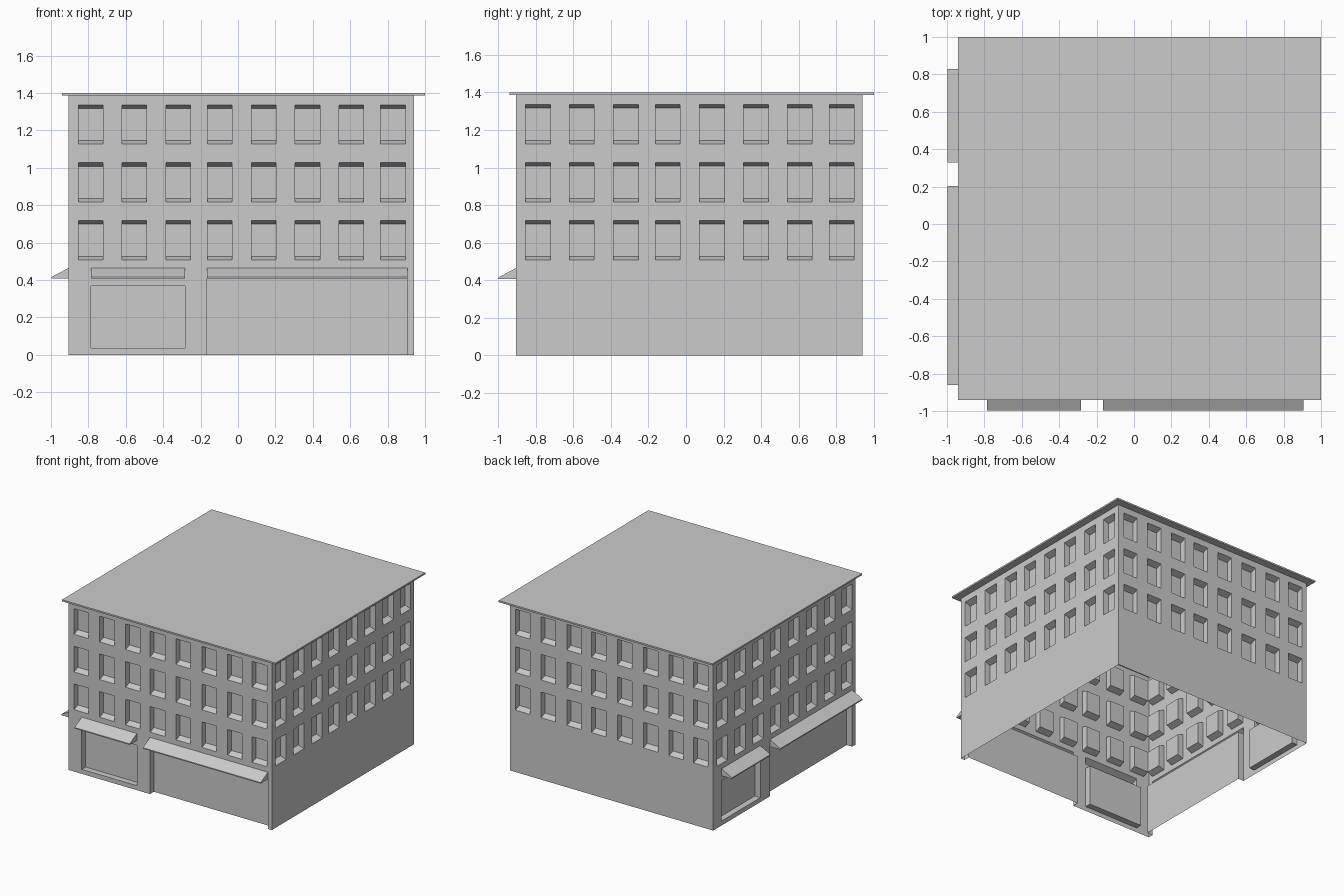
import bpy, bmesh
from mathutils import Vector

cube = bpy.data.objects.get("Cube")
if cube:
    bpy.data.objects.remove(cube, do_unlink=True)

GREY = (0.6, 0.6, 0.6, 1.0)
material = bpy.data.materials.new("plain grey")
material.use_nodes = True
material.diffuse_color = GREY
material.node_tree.nodes["Principled BSDF"].inputs["Base Color"].default_value = GREY

LOW, HIGH, EAVES, TOP = -0.905, 0.94, 1.387, 1.4
RECESS, REACH = 0.05, 0.093
WINDOW_CENTRES = (-0.788, -0.555, -0.32, -0.097, 0.138, 0.372, 0.606, 0.829)
WINDOW_BASES = (0.508, 0.817, 1.126)
WINDOW_HALF, WINDOW_HEIGHT, SPLAY = 0.066, 0.21, 0.019
DOOR_Z, AWNING_Z = (0.037, 0.368), (0.407, 0.465)


def finish(bm, name):
    bmesh.ops.remove_doubles(bm, verts=bm.verts, dist=0.0001)
    mesh = bpy.data.meshes.new(name)
    bm.to_mesh(mesh)
    bm.free()
    mesh.materials.append(material)
    obj = bpy.data.objects.new(name, mesh)
    bpy.context.collection.objects.link(obj)
    return obj


def pocket(bm, place, u, z, inner_z, depth, open_base=False):
    """Push a rectangle of the wall in (or out, if depth is negative)."""
    def ring(zs, d):
        return [place(a, b, d) for a, b in
                ((u[0], zs[0]), (u[1], zs[0]), (u[1], zs[1]), (u[0], zs[1]))]
    outer, inner = ring(z, 0), ring(inner_z, depth)
    quads = [inner]
    for i in range(1 if open_base else 0, 4):
        j = (i + 1) % 4
        quads.append([outer[i], outer[j], inner[j], inner[i]])
    for quad in quads:
        bm.faces.new([bm.verts.new(p) for p in quad])


def build_side(side, normal, distance, start, shops):
    """One wall sheet with splayed windows, shop recesses and awnings."""
    n = Vector(normal)
    right = Vector((0, 0, 1)).cross(n)
    shift = start - LOW

    def place(u, z, depth):
        return right * u + n * (distance - depth) + Vector((0, 0, z))

    # Openings: horizontal span, outer heights, inner heights, depth, no sill
    holes = []
    for centre in WINDOW_CENTRES:
        u = (centre + shift - WINDOW_HALF, centre + shift + WINDOW_HALF)
        for base in WINDOW_BASES:
            top = base + WINDOW_HEIGHT
            holes.append((u, (base, top), (base + SPLAY, top - SPLAY), RECESS, False))
    awnings = []
    if shops:
        door, shopfront = shops
        holes.append((door, DOOR_Z, DOOR_Z, RECESS, False))
        ground = (0, AWNING_Z[0])
        holes.append((shopfront, ground, ground, RECESS, True))
        awnings = [(u, AWNING_Z, (AWNING_Z[0], AWNING_Z[0] + 0.009), -REACH)
                   for u in shops]

    # Plain wall around the openings
    bm = bmesh.new()
    gaps = [h[:2] for h in holes] + [a[:2] for a in awnings]
    us = sorted({start, start + HIGH - LOW} | {v for g in gaps for v in g[0]})
    zs = sorted({0, EAVES} | {v for g in gaps for v in g[1]})
    for u0, u1 in zip(us, us[1:]):
        for z0, z1 in zip(zs, zs[1:]):
            um, zm = (u0 + u1) / 2, (z0 + z1) / 2
            if any(g[0][0] < um < g[0][1] and g[1][0] < zm < g[1][1] for g in gaps):
                continue
            corners = ((u0, z0), (u1, z0), (u1, z1), (u0, z1))
            bm.faces.new([bm.verts.new(place(a, b, 0)) for a, b in corners])
    for hole in holes:
        pocket(bm, place, *hole)
    finish(bm, side + "_wall")

    # Wedge awnings with a thin front edge
    for label, awning in zip(("door", "shopfront"), awnings):
        bm = bmesh.new()
        pocket(bm, place, *awning)
        finish(bm, side + "_" + label + "_awning")


turned = -HIGH
build_side("front", (0, -1, 0), -LOW, LOW, ((-0.785, -0.284), (-0.165, 0.905)))
build_side("left", (1, 0, 0), HIGH, LOW, None)
build_side("back", (0, 1, 0), HIGH, turned, None)
build_side("right", (-1, 0, 0), -LOW, turned, ((-0.83, -0.33), (-0.203, 0.862)))

# Flat roof slab with overhanging eaves
bm = bmesh.new()
bmesh.ops.create_cube(bm, size=1)
span = 1.94
bmesh.ops.scale(bm, vec=(span, span, TOP - EAVES), verts=bm.verts)
bmesh.ops.translate(bm, vec=(0.03, 0.03, (TOP + EAVES) / 2), verts=bm.verts)
finish(bm, "roof_slab")
